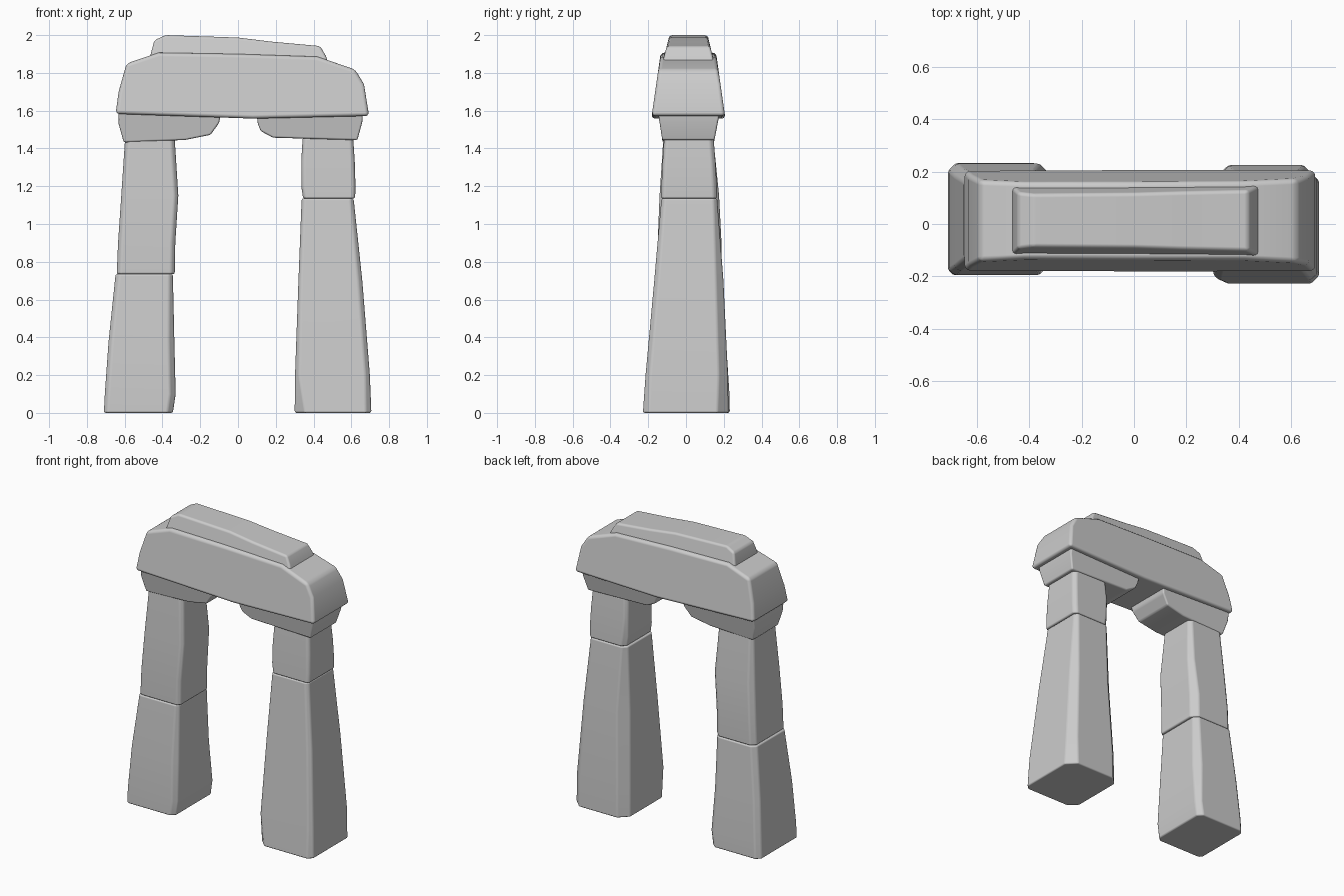
import bpy, bmesh

stone = bpy.data.materials.new("grey_stone")
stone.diffuse_color = (0.6, 0.6, 0.6, 1)


def loft(name, rings, bevel):
    """Closed solid through matching rings of points, with softened edges."""
    bm = bmesh.new()
    vs = [[bm.verts.new(p) for p in r] for r in rings]
    n = len(rings[0])
    for a, b in zip(vs, vs[1:]):
        for i in range(n):
            j = (i + 1) % n
            bm.faces.new((a[i], a[j], b[j], b[i]))
    bm.faces.new(vs[0])
    bm.faces.new(vs[-1])
    bmesh.ops.recalc_face_normals(bm, faces=bm.faces)
    for f in bm.faces:
        f.smooth = True
    me = bpy.data.meshes.new(name)
    bm.to_mesh(me)
    bm.free()
    me.materials.append(stone)
    ob = bpy.data.objects.new(name, me)
    bpy.context.collection.objects.link(ob)
    m = ob.modifiers.new("soft_edges", 'BEVEL')
    m.width = bevel
    m.segments = 3
    m.limit_method = 'ANGLE'
    m.angle_limit = 0.42
    m.harden_normals = True
    return ob


def pillar(name, sections, bevel=0.01):
    """Sections: z, x0, x1, y0, y1, then cut sizes of the four corners."""
    rings = []
    for z, x0, x1, y0, y1, a, b, c, d in sections:
        rings.append([(x0 + a, y0, z), (x1 - b, y0, z), (x1, y0 + b, z), (x1, y1 - c, z),
                      (x1 - c, y1, z), (x0 + d, y1, z), (x0, y1 - d, z), (x0, y0 + a, z)])
    loft(name, rings, bevel)


def slab(name, profile, zs, front, back, bevel):
    """Side profile in x, z whose front and back lean in between two heights."""
    def lean(z, ys):
        t = (z - zs[0]) / (zs[1] - zs[0])
        return ys[0] + (ys[1] - ys[0]) * t
    loft(name, [[(x, lean(z, ys), z) for x, z in profile] for ys in (front, back)], bevel)


# left pillar, two blocks
pillar("left_pillar_lower", [
    (0.00, -0.710, -0.345, -0.195, 0.232, .02, .03, .03, .03),
    (0.10, -0.705, -0.330, -0.194, 0.230, .02, .03, .03, .03),
    (0.38, -0.685, -0.337, -0.180, 0.212, .02, .03, .04, .03),
    (0.735, -0.648, -0.345, -0.150, 0.190, .02, .02, .03, .03)])
pillar("left_pillar_upper", [
    (0.735, -0.642, -0.335, -0.150, 0.188, .02, .02, .04, .03),
    (0.90, -0.635, -0.332, -0.150, 0.188, .02, .02, .04, .03),
    (1.15, -0.618, -0.316, -0.140, 0.175, .02, .02, .03, .03),
    (1.45, -0.598, -0.335, -0.120, 0.145, .02, .02, .02, .02)])

# right pillar, tall block and short block
pillar("right_pillar_lower", [
    (0.00, 0.300, 0.706, -0.228, 0.225, .055, .030, .06, .06),
    (0.20, 0.302, 0.698, -0.214, 0.222, .022, .025, .05, .06),
    (0.70, 0.320, 0.658, -0.168, 0.198, .015, .022, .04, .06),
    (1.135, 0.337, 0.612, -0.130, 0.165, .015, .018, .02, .03)])
pillar("right_pillar_upper", [
    (1.135, 0.345, 0.620, -0.132, 0.165, .015, .015, .02, .03),
    (1.20, 0.335, 0.622, -0.130, 0.163, .015, .015, .02, .03),
    (1.33, 0.335, 0.618, -0.124, 0.156, .015, .015, .02, .02),
    (1.455, 0.342, 0.610, -0.116, 0.146, .015, .015, .02, .02)])

# bracket stones under the beam
slab("left_bracket", [(-0.632, 1.59), (-0.632, 1.53), (-0.605, 1.432), (-0.28, 1.445),
                      (-0.145, 1.472), (-0.10, 1.535), (-0.09, 1.59)],
     (1.44, 1.57), (-0.125, -0.145), (0.15, 0.175), 0.01)
slab("right_bracket", [(0.098, 1.59), (0.105, 1.53), (0.12, 1.492), (0.185, 1.457),
                       (0.632, 1.444), (0.658, 1.54), (0.662, 1.59)],
     (1.44, 1.57), (-0.125, -0.145), (0.15, 0.175), 0.01)

# large beam
slab("beam", [(-0.648, 1.583), (-0.632, 1.70), (-0.59, 1.85), (-0.42, 1.907), (0.0, 1.90),
              (0.42, 1.886), (0.62, 1.818), (0.667, 1.74), (0.694, 1.572), (0.08, 1.558)],
     (1.57, 1.90), (-0.182, -0.135), (0.207, 0.160), 0.02)

# ridge stone on top
slab("ridge_stone", [(-0.468, 1.84), (-0.462, 1.90), (-0.443, 1.972), (-0.385, 2.0),
                     (0.0, 1.987), (0.18, 1.965), (0.435, 1.942), (0.465, 1.89), (0.485, 1.83)],
     (1.88, 1.99), (-0.118, -0.09), (0.143, 0.117), 0.014)
